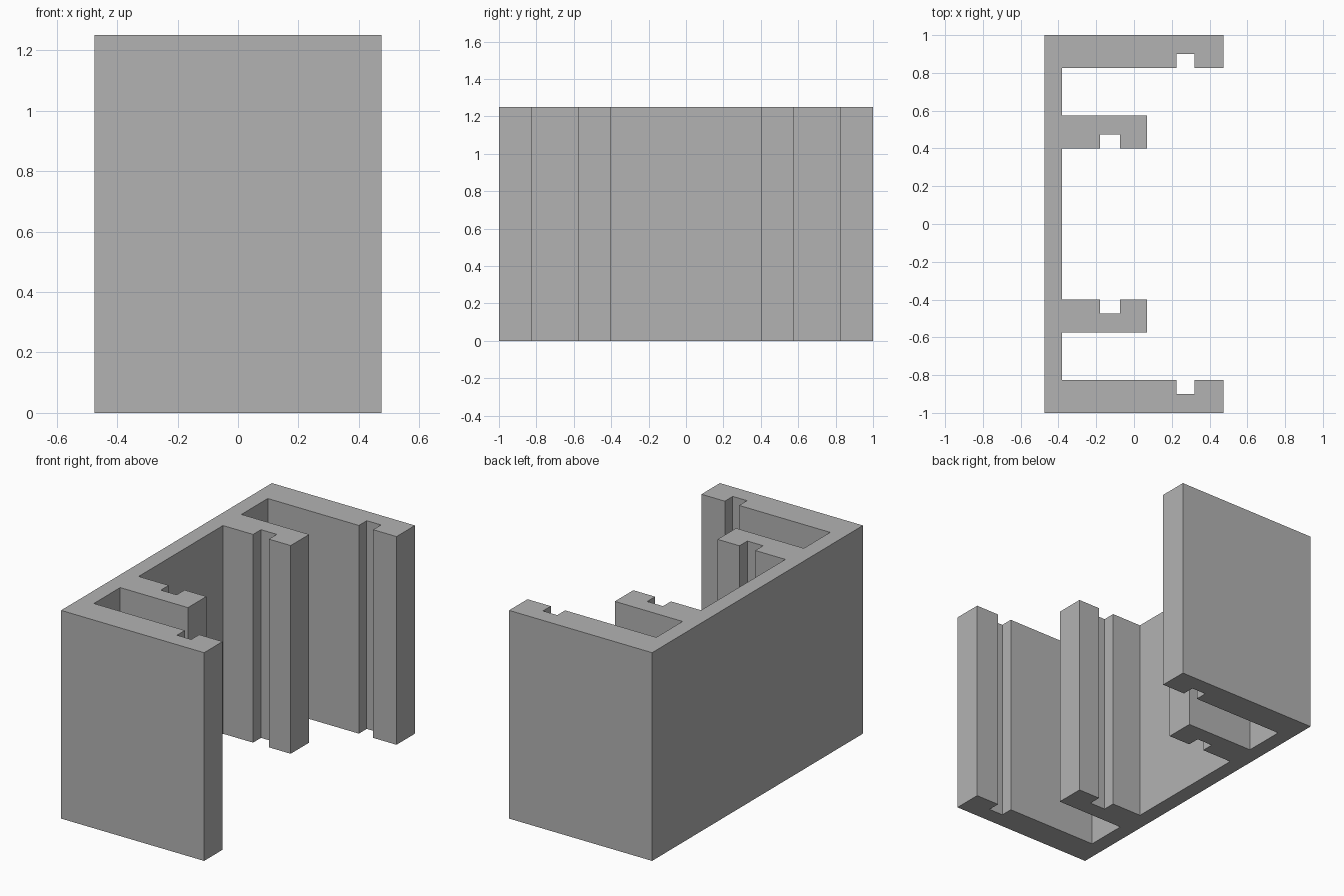
import bpy
import bmesh

default = bpy.data.objects.get("Cube")
if default:
    bpy.data.objects.remove(default, do_unlink=True)

HEIGHT = 1.25
BACK, WALL = -0.475, -0.38  # outer and inner face of the spine wall


def grooved_arm(tip, inner, outer, slot_start, slot_end, slot_depth):
    """Outline of one arm, from the wall along its grooved side and around its tip."""
    return [(WALL, inner), (slot_start, inner), (slot_start, inner + slot_depth),
            (slot_end, inner + slot_depth), (slot_end, inner), (tip, inner), (tip, outer)]


# Half of the channel section: short inner arm, then long outer arm
half = grooved_arm(0.07, 0.40, 0.575, -0.18, -0.075, 0.075)
half.append((WALL, 0.575))
half += grooved_arm(0.475, 0.825, 1.0, 0.225, 0.32, 0.075)
half.append((BACK, 1.0))

# Mirror the section across the middle and extrude it upwards
section = half + [(x, -y) for x, y in reversed(half)]
bm = bmesh.new()
base = bm.faces.new([bm.verts.new((x, y, 0)) for x, y in section])
result = bmesh.ops.extrude_face_region(bm, geom=[base], use_keep_orig=True)
top = [v for v in result["geom"] if isinstance(v, bmesh.types.BMVert)]
bmesh.ops.translate(bm, verts=top, vec=(0, 0, HEIGHT))
bmesh.ops.recalc_face_normals(bm, faces=bm.faces)

mesh = bpy.data.meshes.new("grooved_channel")
bm.to_mesh(mesh)
bm.free()
channel = bpy.data.objects.new("grooved_channel", mesh)
bpy.context.collection.objects.link(channel)

# Plain grey finish
grey = bpy.data.materials.new("plain grey")
grey.use_nodes = True
color = (0.45, 0.45, 0.45, 1)
grey.diffuse_color = color
grey.node_tree.nodes["Principled BSDF"].inputs["Base Color"].default_value = color
mesh.materials.append(grey)
